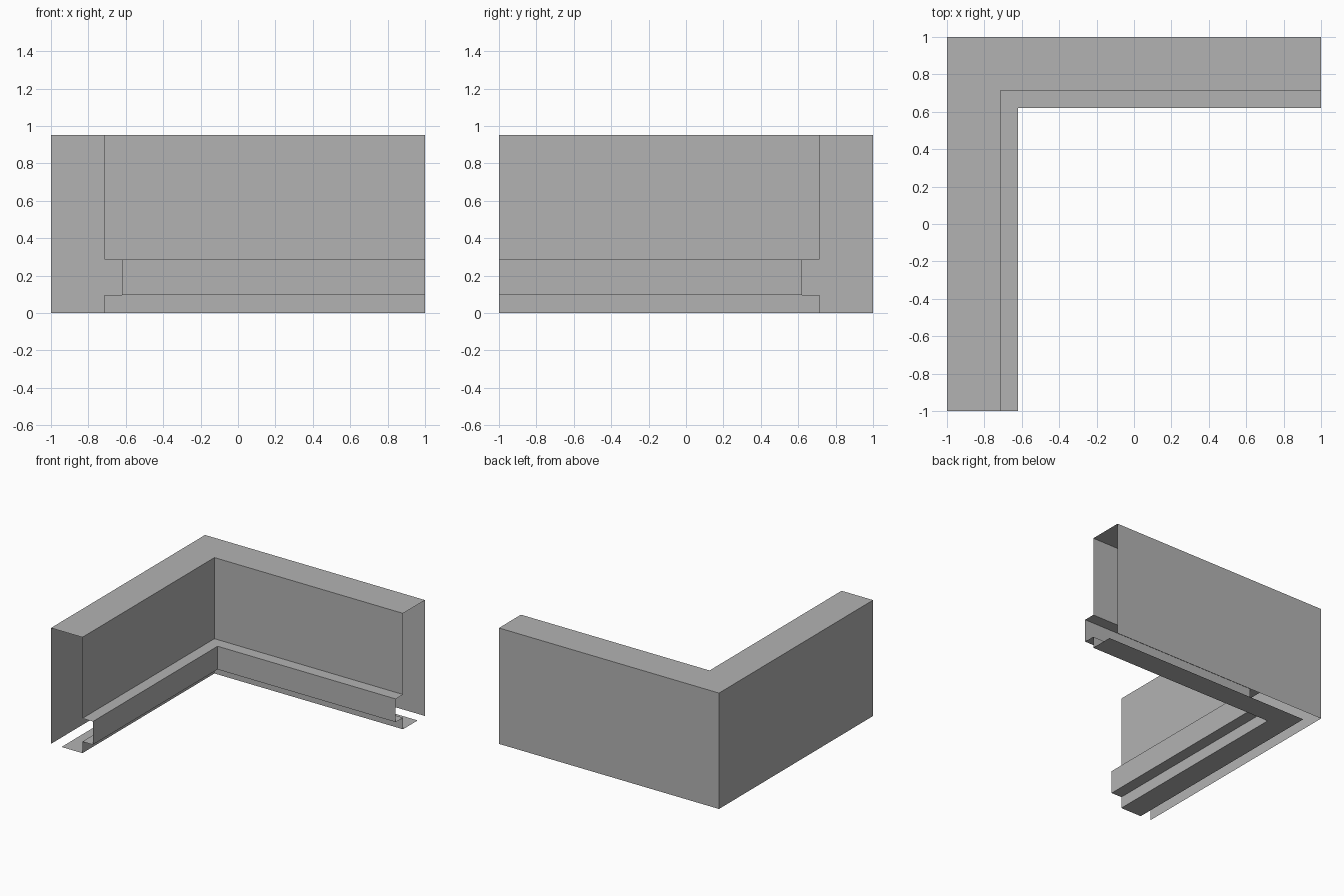
import bpy
import bmesh

cube = bpy.data.objects.get("Cube")
if cube:
    bpy.data.objects.remove(cube, do_unlink=True)

U = 2 / 21  # module of the profile grid

# Open sheet profile: (distance in from the outer wall, height), in modules
PROFILE = [(0, 0), (0, 10), (3, 10), (3, 3), (4, 3), (4, 1), (3, 1), (3, 0), (1, 0)]

grey = bpy.data.materials.new("light grey")
grey.use_nodes = True
colour = (0.45, 0.45, 0.45, 1)
grey.diffuse_color = colour
grey.node_tree.nodes["Principled BSDF"].inputs["Base Color"].default_value = colour


def station(bm, place):
    """Add one copy of the profile, placed by a function of the inward distance."""
    return [bm.verts.new((*place(d * U), h * U)) for d, h in PROFILE]


# Sweep the profile along the L: front end, mitred corner, right end
bm = bmesh.new()
rings = [
    station(bm, lambda d: (-1 + d, -1)),
    station(bm, lambda d: (-1 + d, 1 - d)),
    station(bm, lambda d: (1, 1 - d)),
]
for a, b in zip(rings, rings[1:]):
    for i in range(len(PROFILE) - 1):
        bm.faces.new((a[i], a[i + 1], b[i + 1], b[i]))

# Make the outer wall, top and inner walls face outwards
bm.normal_update()
bm.faces.ensure_lookup_table()
if bm.faces[0].normal.x > 0:
    bmesh.ops.reverse_faces(bm, faces=bm.faces[:])

mesh = bpy.data.meshes.new("corner_cornice")
bm.to_mesh(mesh)
bm.free()
mesh.materials.append(grey)
bpy.context.collection.objects.link(bpy.data.objects.new("corner_cornice", mesh))
